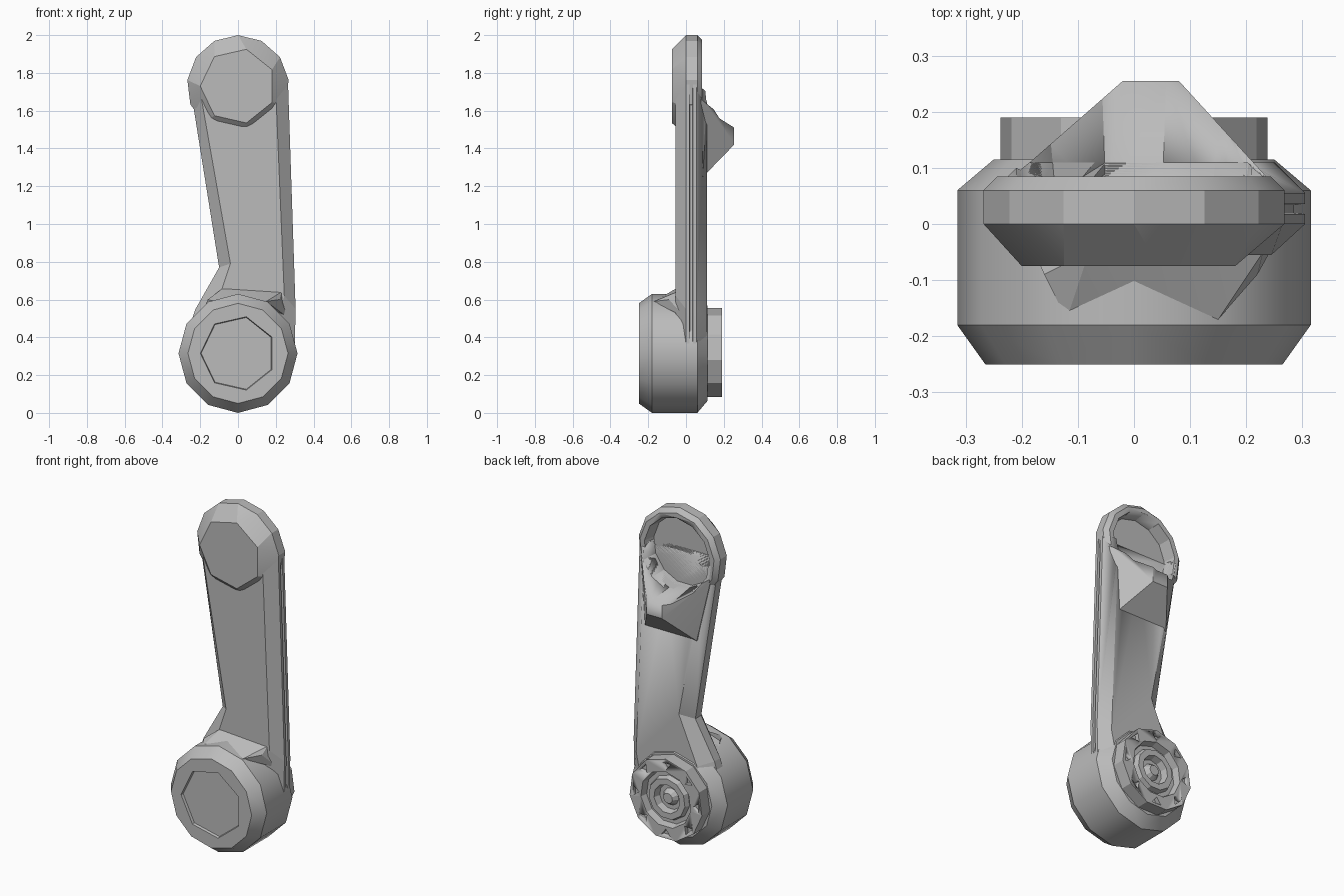
import bpy, bmesh, math
from mathutils import Vector

cube = bpy.data.objects.get("Cube")
if cube:
    bpy.data.objects.remove(cube, do_unlink=True)

GREY = (0.5, 0.5, 0.5, 1)
metal = bpy.data.materials.new("plain_grey")
metal.diffuse_color = GREY
metal.use_nodes = True
metal.node_tree.nodes["Principled BSDF"].inputs["Base Color"].default_value = GREY

LOW, HIGH = 0.315, 1.73      # heights of the two joint axes


def ngon(n, r, y, cz, start=180):
    """Regular polygon facing along y."""
    a0 = math.radians(start)
    return [Vector((r * math.cos(a0 + math.tau * i / n), y,
                    cz + r * math.sin(a0 + math.tau * i / n))) for i in range(n)]


def finish(name, bm, smooth=20):
    bmesh.ops.recalc_face_normals(bm, faces=bm.faces)
    mesh = bpy.data.meshes.new(name)
    bm.to_mesh(mesh)
    bm.free()
    mesh.materials.append(metal)
    ob = bpy.data.objects.new(name, mesh)
    bpy.context.collection.objects.link(ob)
    bpy.ops.object.select_all(action='DESELECT')
    ob.select_set(True)
    bpy.context.view_layer.objects.active = ob
    bpy.ops.object.shade_smooth_by_angle(angle=math.radians(smooth))
    return ob


def hulls(name, *groups, smooth=20):
    """One object made of a convex solid per point group."""
    bm = bmesh.new()
    for pts in groups:
        vs = [bm.verts.new(p) for p in pts]
        bmesh.ops.convex_hull(bm, input=vs)
    bmesh.ops.delete(bm, geom=[v for v in bm.verts if not v.link_faces], context='VERTS')
    bmesh.ops.dissolve_limit(bm, angle_limit=0.02, verts=bm.verts, edges=bm.edges)
    return finish(name, bm, smooth)


def loft(name, rings, smooth=20):
    """Skin through rings of equal point count, capped at both ends."""
    bm = bmesh.new()
    loops = [[bm.verts.new(p) for p in ring] for ring in rings]
    n = len(loops[0])
    for a, b in zip(loops, loops[1:]):
        for i in range(n):
            j = (i + 1) % n
            bm.faces.new((a[i], a[j], b[j], b[i]))
    bm.faces.new(loops[0])
    bm.faces.new(loops[-1])
    return finish(name, bm, smooth)


def cut(ob, cutter):
    mod = ob.modifiers.new("cut", 'BOOLEAN')
    mod.operation = 'DIFFERENCE'
    mod.solver = 'EXACT'
    mod.object = cutter
    bpy.context.view_layer.objects.active = ob
    bpy.ops.object.modifier_apply(modifier=mod.name)


def discard(ob):
    bpy.data.objects.remove(ob, do_unlink=True)


# Lower joint drum with a seven-sided recess in its front
drum = hulls("lower_joint_drum",
             ngon(12, 0.265, -0.25, LOW, 90) + ngon(12, 0.315, -0.18, LOW, 90)
             + ngon(12, 0.315, 0.06, LOW, 90) + ngon(12, 0.25, 0.115, LOW, 90), smooth=32)
recess = hulls("recess_cutter", ngon(7, 0.205, -0.27, LOW) + ngon(7, 0.195, -0.235, LOW))
cut(drum, recess)
discard(recess)

# Rear boss: stepped ring with a small hub, notched around its rim
steps = [(0.10, 0.24), (0.19, 0.24), (0.19, 0.165), (0.15, 0.155), (0.15, 0.13),
         (0.18, 0.12), (0.18, 0.085), (0.14, 0.075), (0.14, 0.05), (0.17, 0.03)]
boss = loft("rear_boss", [ngon(11, r, y, LOW, 90) for y, r in steps])
notches = []
for k in range(8):
    a = math.tau * k / 8
    out = Vector((math.cos(a), 0, math.sin(a)))
    side = Vector((-math.sin(a), 0, math.cos(a)))
    notches.append([out * r + side * s + Vector((0, y, LOW))
                    for r, s in ((0.175, 0), (0.215, 0.03), (0.215, -0.03))
                    for y in (0.165, 0.21)])
notch_cutter = hulls("notch_cutter", *notches)
cut(boss, notch_cutter)
discard(notch_cutter)

# Arm: outlines in x, z joined front to back, with a groove along its left side
front = [(-0.20, 1.70), (-0.04, 0.79), (-0.09, 0.64), (-0.09, 0.45),
         (0.20, 0.45), (0.245, 0.62), (0.20, 1.70)]
outer = [(-0.255, 1.74), (-0.10, 0.77), (-0.225, 0.55), (-0.29, 0.36),
         (0.30, 0.33), (0.305, 0.55), (0.265, 1.74)]
groove = outer[:4] + [(x - 0.02, z) for x, z in outer[4:]]
back = [(-0.20, 1.70), (-0.03, 0.80), (-0.15, 0.52), (-0.18, 0.36),
        (0.22, 0.36), (0.25, 0.50), (0.20, 1.70)]
levels = [(-0.055, front), (0.0, outer), (0.018, outer), (0.02, groove),
          (0.034, groove), (0.036, outer), (0.055, outer), (0.11, back)]
arm = loft("arm", [[Vector((x, y, z)) for x, z in ring] for y, ring in levels], 10)

# Fillet where the arm meets the drum
hulls("drum_collar", [Vector(p) for p in (
    (-0.12, -0.17, 0.59), (0.15, -0.17, 0.59), (-0.16, -0.09, 0.60), (0.22, -0.09, 0.60),
    (-0.08, -0.05, 0.66), (0.23, -0.05, 0.64), (-0.2, 0, 0.5), (0.27, 0, 0.5))])

# Upper joint cap and the raised lip behind it
cap = hulls("upper_joint_cap",
            ngon(7, 0.20, -0.075, HIGH) + ngon(13, 0.27, 0.0, HIGH, 90)
            + ngon(13, 0.27, 0.06, HIGH, 90) + ngon(13, 0.245, 0.085, HIGH, 90))
lip = hulls("rear_lip", [Vector(p) for p in (
    (-0.14, 0.10, 1.26), (0.20, 0.10, 1.26), (-0.02, 0.255, 1.42), (0.08, 0.255, 1.42),
    (-0.02, 0.255, 1.52), (0.08, 0.255, 1.52), (-0.22, 0.08, 1.64), (0.24, 0.08, 1.66),
    (-0.15, 0.04, 1.28), (0.22, 0.04, 1.28), (-0.22, 0.03, 1.62), (0.24, 0.03, 1.64))], smooth=10)

# Round socket hollowed into the back of the upper joint
socket = hulls("socket_cutter", ngon(13, 0.205, 0.01, HIGH, 90) + ngon(13, 0.245, 0.30, HIGH, 90))
for part in (cap, lip, arm):
    cut(part, socket)
discard(socket)
